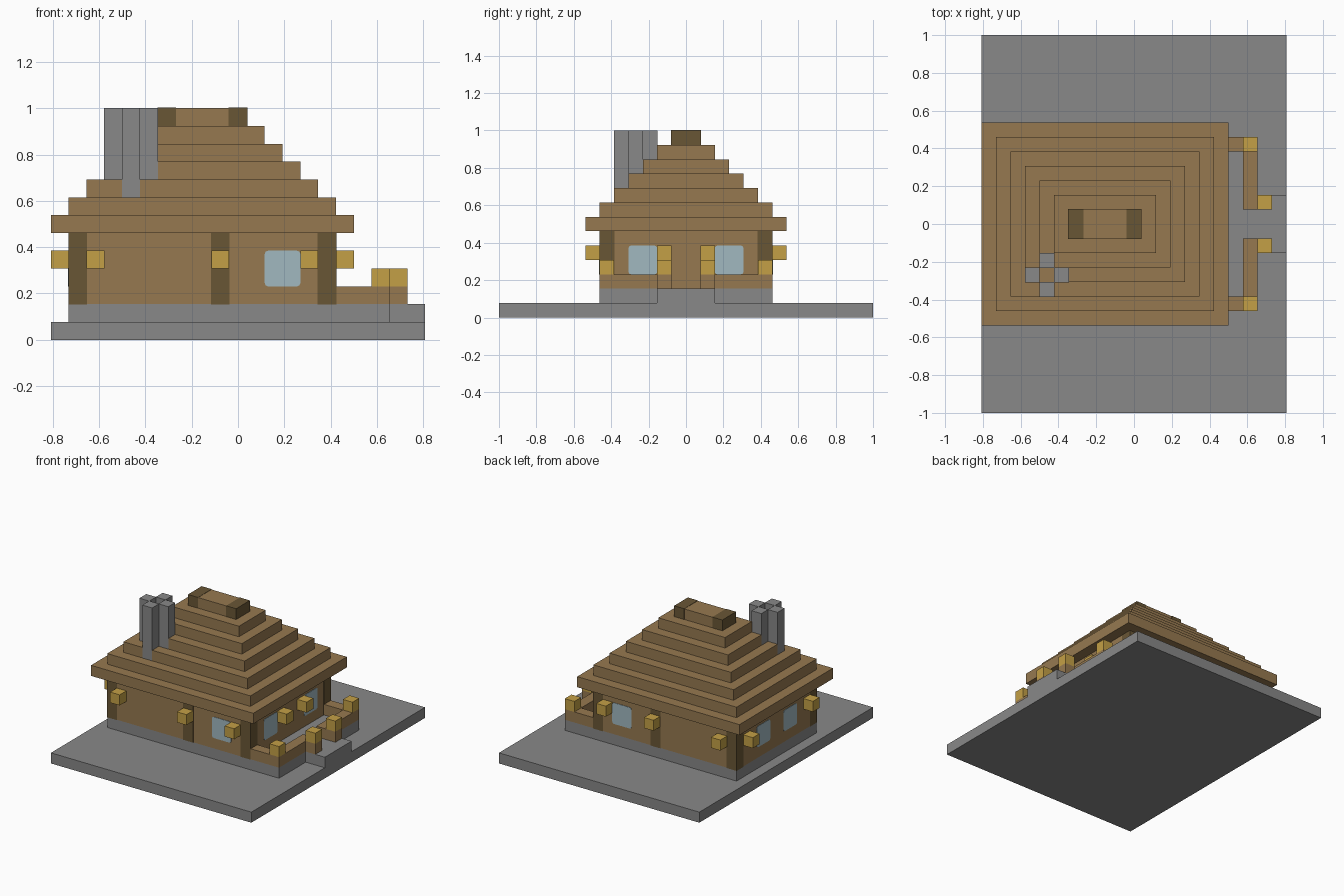
import bpy
import bmesh
from mathutils import Vector

if "Cube" in bpy.data.objects:
    bpy.data.objects.remove(bpy.data.objects["Cube"])

U = 1 / 13                      # edge of one building block
ORIGIN = Vector((10.5, 13, 0))  # grid point placed at the world origin


def material(name, rgb):
    linear = [((c / 255 + 0.055) / 1.055) ** 2.4 for c in rgb] + [1]
    mat = bpy.data.materials.new(name)
    mat.use_nodes = True
    mat.diffuse_color = linear
    bsdf = mat.node_tree.nodes["Principled BSDF"]
    bsdf.inputs["Base Color"].default_value = linear
    bsdf.inputs["Roughness"].default_value = 0.9
    return mat


stone = material("grey stone", (136, 136, 136))
planks = material("plank brown", (150, 121, 80))
timber = material("dark timber", (105, 86, 53))
lamp = material("lantern yellow", (196, 160, 70))
glass = material("pale blue glass", (161, 184, 192))


def blocks(name, mat, boxes, grow=0.0, round_axis=None):
    """One object from boxes given as (low corner, high corner) in blocks."""
    bm = bmesh.new()
    pad = Vector((grow, grow, grow))
    for low, high in boxes:
        a = (Vector(low) - ORIGIN) * U - pad
        b = (Vector(high) - ORIGIN) * U + pad
        verts = bmesh.ops.create_cube(bm, size=1)["verts"]
        for v in verts:
            v.co = [(a[k] + b[k]) / 2 + v.co[k] * (b[k] - a[k]) for k in range(3)]
    if round_axis is not None:
        edges = [e for e in bm.edges
                 if abs((e.verts[0].co - e.verts[1].co).normalized()[round_axis]) > 0.9]
        bmesh.ops.bevel(bm, geom=edges, offset=0.014, segments=2,
                        profile=0.5, affect="EDGES")
    mesh = bpy.data.meshes.new(name)
    bm.to_mesh(mesh)
    bm.free()
    mesh.materials.append(mat)
    obj = bpy.data.objects.new(name, mesh)
    bpy.context.collection.objects.link(obj)
    return obj


def both_sides(boxes):
    """Add copies mirrored across the long axis of the house."""
    return boxes + [((x0, 26 - y1, z0), (x1, 26 - y0, z1))
                    for (x0, y0, z0), (x1, y1, z1) in boxes]


def cube_at(x, y, z):
    return ((x, y, z), (x + 1, y + 1, z + 1))


# Ground, foundation and entrance step
blocks("ground_slab", stone, [((0, 0, 0), (21, 26, 1))])
blocks("foundation", stone, [((1, 7, 1), (19, 19, 2))])
blocks("entrance_step", stone, [((19, 11, 1), (21, 15, 2))])

# House body with timber posts
blocks("walls", planks, [((1, 7, 2), (16, 19, 6))])
blocks("timber_posts", timber,
       both_sides([((x, 7, 2), (x + 1, 8, 6)) for x in (1, 9, 15)]), grow=0.002)

# Windows as thin plates
T = 0.04
blocks("side_windows", glass,
       both_sides([((12, 7 - T, 3), (14, 7 + T, 5))]), round_axis=1)
blocks("porch_windows", glass,
       both_sides([((16 - T, 9, 3), (16 + T, 11, 5))]), round_axis=0)
blocks("rear_windows", glass,
       both_sides([((1 - T, 10, 3), (1 + T, 12, 5))]), round_axis=0)

# Stepped roof with dark ridge ends
for k in range(7):
    blocks(f"roof_step_{k + 1}", planks, [((k, 6 + k, 6 + k), (17 - k, 20 - k, 7 + k))])
blocks("ridge_ends", timber,
       [((x, 12, 12), (x + 1, 14, 13)) for x in (6, 10)], grow=0.002)

# Hollow chimney of four columns
blocks("chimney", stone,
       [((x, y, z), (x + 1, y + 1, 13))
        for x, y, z in ((4, 8, 8), (3, 9, 9), (5, 9, 9), (4, 10, 10))], grow=0.001)

# Porch railing
blocks("porch_railing", planks, both_sides([
    ((16, 7, 2), (18, 8, 3)),
    ((18, 7, 2), (19, 12, 3)),
    ((19, 11, 2), (20, 12, 3))]))

# Lanterns on the walls and railing
blocks("side_lanterns", lamp, both_sides([cube_at(x, 6, 4) for x in (2, 9, 14)]))
blocks("end_lanterns", lamp, both_sides([cube_at(16, 11, 4), cube_at(0, 8, 4)]))
blocks("railing_lanterns", lamp, both_sides([cube_at(18, 7, 3), cube_at(19, 11, 3)]))
